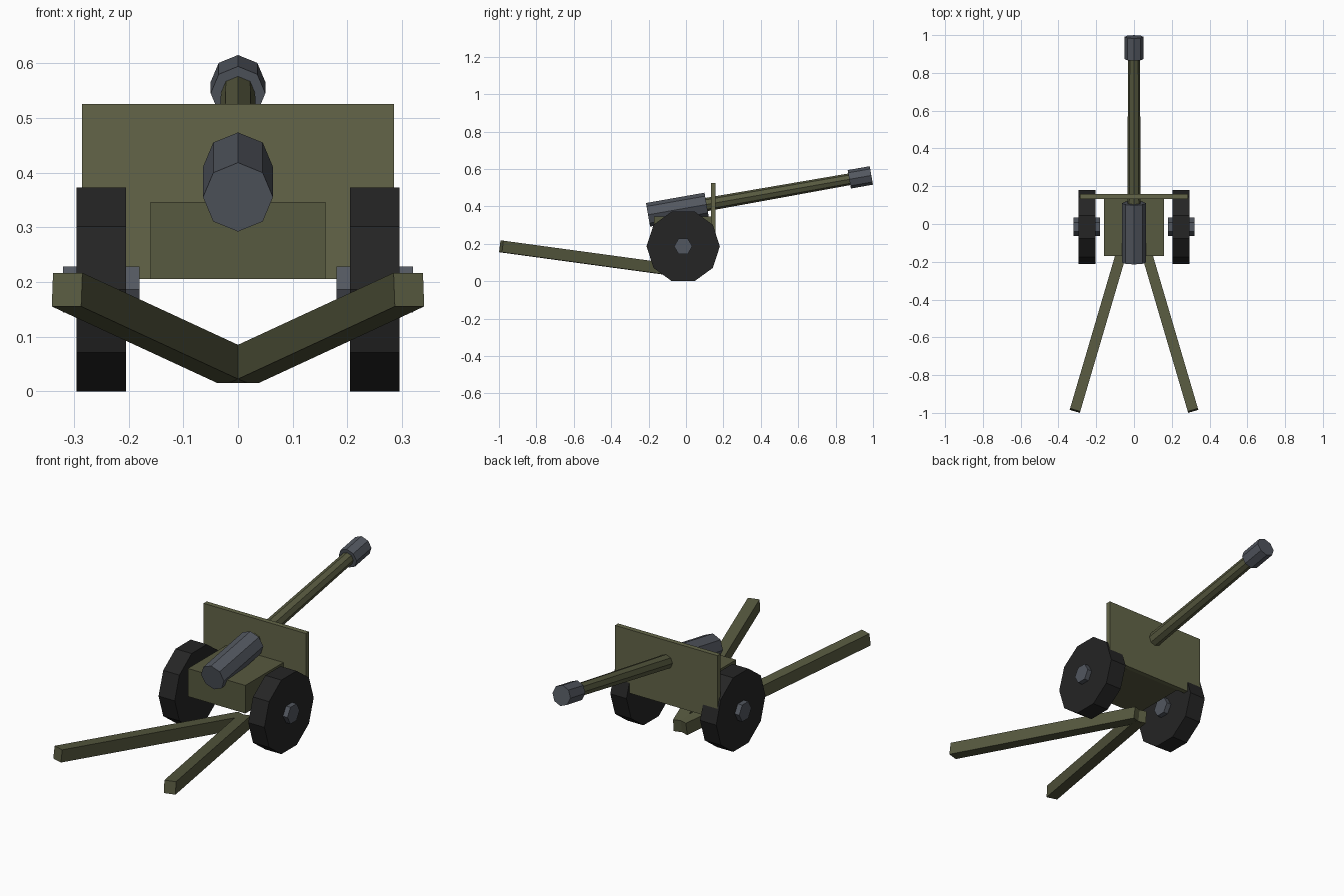
import bpy, bmesh, math
from mathutils import Vector

if "Cube" in bpy.data.objects:
    bpy.data.objects.remove(bpy.data.objects["Cube"])


def material(name, rgb):
    m = bpy.data.materials.new(name)
    m.diffuse_color = (*rgb, 1)
    m.use_nodes = True
    m.node_tree.nodes["Principled BSDF"].inputs["Base Color"].default_value = m.diffuse_color
    return m


OLIVE = material("olive_paint", (0.095, 0.10, 0.05))
SHIELD = material("shield_paint", (0.125, 0.13, 0.065))
STEEL = material("gun_steel", (0.085, 0.095, 0.115))
RUBBER = material("rubber", (0.018, 0.018, 0.018))


def ngon(n, r):
    return [(r * math.cos(2 * math.pi * i / n), r * math.sin(2 * math.pi * i / n))
            for i in range(n)]


def rect(w, h):
    return [(-w / 2, -h / 2), (w / 2, -h / 2), (w / 2, h / 2), (-w / 2, h / 2)]


def prism(name, profile, p0, p1, side, mat, end_scale=1.0):
    """Sweep a profile from p0 to p1; 'side' is the profile's first axis."""
    p0, p1 = Vector(p0), Vector(p1)
    d = (p1 - p0).normalized()
    u = Vector(side)
    u = (u - d * u.dot(d)).normalized()
    v = d.cross(u)
    bm = bmesh.new()
    a = [bm.verts.new(p0 + u * x + v * y) for x, y in profile]
    b = [bm.verts.new(p1 + (u * x + v * y) * end_scale) for x, y in profile]
    bm.faces.new(a)
    bm.faces.new(b)
    n = len(profile)
    for i in range(n):
        j = (i + 1) % n
        bm.faces.new((a[i], a[j], b[j], b[i]))
    bmesh.ops.recalc_face_normals(bm, faces=bm.faces)
    me = bpy.data.meshes.new(name)
    bm.to_mesh(me)
    bm.free()
    me.materials.append(mat)
    ob = bpy.data.objects.new(name, me)
    bpy.context.collection.objects.link(ob)
    return ob


X, Y = (1, 0, 0), (0, 1, 0)


# Gun axis, raised ten degrees
def on_axis(y):
    return (0, y, 0.391 + y * math.tan(math.radians(10)))


prism("breech", ngon(8, 0.064), on_axis(-0.203), on_axis(0.11), X, STEEL)
prism("barrel", ngon(8, 0.036), on_axis(0.05), on_axis(0.95), X, OLIVE, 0.86)
prism("muzzle_brake", ngon(8, 0.05), on_axis(0.873), on_axis(0.991), X, STEEL)

# Carriage body and flat gun shield
prism("carriage", rect(0.32, 0.141), (0, -0.17, 0.2755), (0, 0.135, 0.2755), X, OLIVE)
prism("shield", rect(0.57, 0.32), (0, 0.133, 0.365), (0, 0.158, 0.365), X, SHIELD)

# Wheels, hubs and split trail legs on both sides
for s, tag in ((-1, "left"), (1, "right")):
    prism("wheel_" + tag, ngon(10, 0.196), (s * 0.205, -0.015, 0.1865),
          (s * 0.295, -0.015, 0.1865), Y, RUBBER)
    prism("hub_" + tag, ngon(6, 0.0485), (s * 0.18, -0.015, 0.1865),
          (s * 0.32, -0.015, 0.1865), Y, STEEL)
    start, end = Vector((s * 0.01, 0.04, 0.046)), Vector((s * 0.3125, -0.988, 0.186))
    side = (end - start).cross(Vector((0, 0, 1)))
    prism("trail_leg_" + tag, rect(0.056, 0.062), start, end, side, OLIVE)
